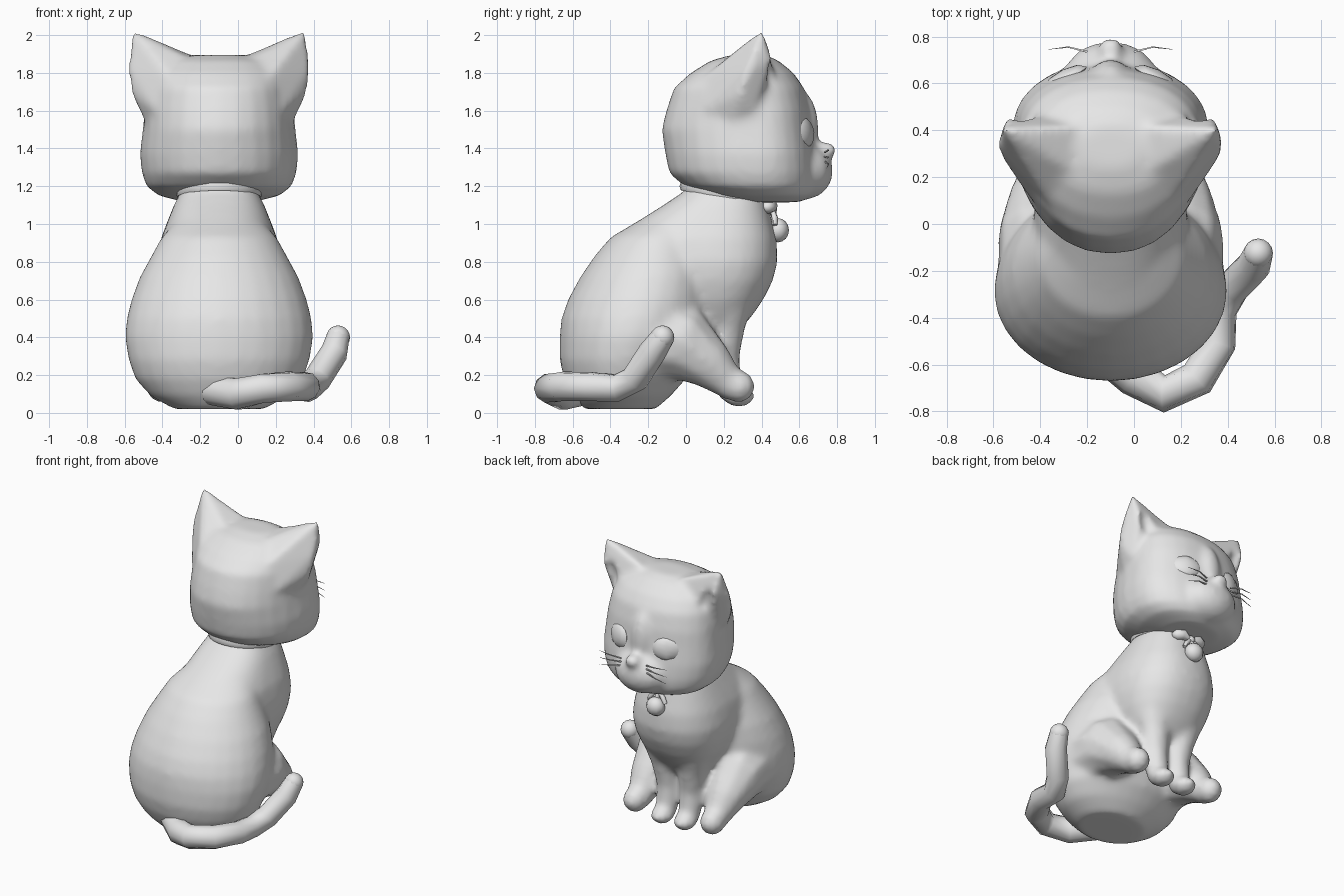
import bpy, bmesh
from math import sin, cos, pi, radians
from mathutils import Vector, Matrix, Euler

cube = bpy.data.objects.get("Cube")
if cube:
    bpy.data.objects.remove(cube, do_unlink=True)

CX = -0.1  # the body's plane of symmetry
grey = bpy.data.materials.new("plain grey")
grey.use_nodes = True
grey.diffuse_color = (0.8, 0.8, 0.8, 1)
grey.node_tree.nodes["Principled BSDF"].inputs["Base Color"].default_value = (0.8, 0.8, 0.8, 1)


def finish(name, bm, angle=60):
    """Turn a bmesh into a smooth-shaded object."""
    bmesh.ops.recalc_face_normals(bm, faces=bm.faces)
    bmesh.ops.translate(bm, verts=bm.verts, vec=(CX, 0, 0))
    mesh = bpy.data.meshes.new(name)
    bm.to_mesh(mesh)
    bm.free()
    mesh.materials.append(grey)
    ob = bpy.data.objects.new(name, mesh)
    bpy.context.collection.objects.link(ob)
    bpy.ops.object.select_all(action='DESELECT')
    ob.select_set(True)
    bpy.context.view_layer.objects.active = ob
    bpy.ops.object.shade_smooth_by_angle(angle=radians(angle))
    return ob


def loft(bm, rings):
    """Skin a list of point rings and cap both ends."""
    loops = [[bm.verts.new(p) for p in r] for r in rings]
    n = len(loops[0])
    for a, b in zip(loops, loops[1:]):
        for i in range(n):
            j = (i + 1) % n
            bm.faces.new((a[i], a[j], b[j], b[i]))
    bm.faces.new(loops[0][::-1])
    bm.faces.new(loops[-1])


def slab(z, back, front, half, mid=None, n=2.0, count=28):
    """Horizontal superellipse, widest at y = mid."""
    mid = (back + front) / 2 if mid is None else mid
    ring = []
    for i in range(count):
        c, s = cos(2 * pi * i / count), sin(2 * pi * i / count)
        x = half * abs(c) ** (2 / n) * (1 if c > 0 else -1)
        y = abs(s) ** (2 / n)
        ring.append((x, mid + y * (front - mid) if s > 0 else mid - y * (mid - back), z))
    return ring


def tube(bm, path, count=10, closed_tip=True):
    """Tapered limb through (x, y, z, radius) points."""
    pts = [Vector(p[:3]) for p in path]
    rings, side = [], None
    for i, p in enumerate(pts):
        t = (pts[min(i + 1, len(pts) - 1)] - pts[max(i - 1, 0)]).normalized()
        side = t.orthogonal() if side is None else side - t * side.dot(t)
        side.normalize()
        up = t.cross(side)
        rings.append([p + path[i][3] * (side * cos(2 * pi * k / count) + up * sin(2 * pi * k / count))
                      for k in range(count)])
    loft(bm, rings)
    if closed_tip:
        ball(bm, pts[-1], [path[-1][3]] * 3)


def ball(bm, centre, radii, rot=(0, 0, 0), u=16, v=10):
    m = Matrix.Translation(centre) @ Euler(rot).to_matrix().to_4x4() @ Matrix.Diagonal((*radii, 1))
    bmesh.ops.create_uvsphere(bm, u_segments=u, v_segments=v, radius=1, matrix=m)


def fuse(ob, voxel, smooth, cutter=None):
    """Merge overlapping volumes into one soft skin."""
    def remesh():
        m = ob.modifiers.new("fuse", 'REMESH')
        m.mode, m.voxel_size, m.use_smooth_shade = 'VOXEL', voxel, True
    remesh()
    if cutter:
        b = ob.modifiers.new("hollow", 'BOOLEAN')
        b.operation, b.object = 'DIFFERENCE', cutter
        remesh()
    s = ob.modifiers.new("soften", 'SMOOTH')
    s.factor, s.iterations = 0.5, smooth


# Body: rounded haunches, chest and four legs
bm = bmesh.new()
loft(bm, [slab(*r) for r in (
    (0.02, -0.54, -0.16, 0.24), (0.09, -0.6, -0.08, 0.365), (0.18, -0.645, 0.0, 0.445),
    (0.28, -0.67, 0.04, 0.48), (0.4, -0.67, 0.1, 0.5), (0.5, -0.66, 0.14, 0.49),
    (0.6, -0.625, 0.16, 0.465), (0.72, -0.56, 0.16, 0.42), (0.83, -0.485, 0.14, 0.36),
    (0.93, -0.4, 0.12, 0.305), (1.0, -0.28, 0.1, 0.24))])
loft(bm, [slab(*r, n=2.35) for r in (
    (0.42, -0.05, 0.27, 0.19, 0.12), (0.52, -0.2, 0.355, 0.25, 0.13), (0.6, -0.25, 0.41, 0.29, 0.13),
    (0.7, -0.3, 0.46, 0.32, 0.13), (0.8, -0.38, 0.485, 0.33, 0.13), (0.92, -0.385, 0.48, 0.31, 0.13),
    (1.0, -0.28, 0.46, 0.28, 0.15), (1.1, -0.12, 0.435, 0.24, 0.18), (1.18, 0.0, 0.41, 0.2, 0.2),
    (1.25, 0.02, 0.4, 0.18, 0.2))])
for s in (-1, 1):
    tube(bm, [(s * 0.12, 0.2, 0.8, 0.1), (s * 0.135, 0.23, 0.6, 0.13), (s * 0.105, 0.21, 0.45, 0.105),
              (s * 0.09, 0.2, 0.28, 0.085), (s * 0.09, 0.23, 0.13, 0.075)])
    ball(bm, (s * 0.09, 0.28, 0.09), (0.08, 0.088, 0.06))
    tube(bm, [(s * 0.25, -0.2, 0.39, 0.24), (s * 0.285, 0.0, 0.36, 0.2), (s * 0.3, 0.13, 0.25, 0.135),
              (s * 0.3, 0.23, 0.155, 0.088)])
    ball(bm, (s * 0.305, 0.28, 0.14), (0.085, 0.087, 0.088))
fuse(finish("body", bm), 0.02, 14)

# Tail curling round the left side and up
bm = bmesh.new()
tail = [(-0.14, -0.54, 0.12, 0.08), (0, -0.65, 0.1, 0.086), (0.13, -0.725, 0.13, 0.08),
        (0.27, -0.66, 0.14, 0.08), (0.36, -0.51, 0.14, 0.077), (0.365, -0.37, 0.13, 0.075),
        (0.42, -0.27, 0.18, 0.075), (0.51, -0.18, 0.32, 0.074), (0.53, -0.125, 0.4, 0.063)]
tube(bm, [(x - CX, y, z, r) for x, y, z, r in tail])
finish("tail", bm)

# Head with nose bridge, muzzle and pointed ears
bm = bmesh.new()
loft(bm, [slab(*r, n=2.15) for r in (
    (1.115, 0.32, 0.6, 0.18, 0.44), (1.15, 0.13, 0.665, 0.32, 0.42), (1.2, -0.01, 0.69, 0.385, 0.4),
    (1.27, -0.09, 0.695, 0.41, 0.4), (1.37, -0.11, 0.685, 0.42, 0.4), (1.5, -0.13, 0.665, 0.405, 0.4),
    (1.6, -0.105, 0.655, 0.395, 0.39), (1.72, -0.065, 0.625, 0.375, 0.37), (1.8, 0.025, 0.57, 0.34, 0.34),
    (1.865, 0.13, 0.49, 0.26, 0.32), (1.895, 0.24, 0.42, 0.13, 0.32))])
ball(bm, (0, 0.63, 1.28), (0.2, 0.15, 0.15))
ball(bm, (0, 0.59, 1.5), (0.1, 0.115, 0.22))
ball(bm, (0, 0.74, 1.39), (0.055, 0.06, 0.045))
for s in (-1, 1):
    corners = [(0.46, 0.405, 2.03), (0.485, 0.33, 1.82), (0.465, 0.29, 1.69), (0.395, 0.25, 1.55),
               (0.11, 0.42, 1.88), (0.12, 0.2, 1.86), (0.44, 0.46, 1.87), (0.3, 0.47, 1.79),
               (0.4, 0.36, 1.58), (0.34, 0.1, 1.6), (0.25, 0.07, 1.76), (0.395, 0.2, 1.7)]
    verts = [bm.verts.new((s * x, y, z)) for x, y, z in corners]
    hull = bmesh.ops.convex_hull(bm, input=verts)
    bmesh.ops.delete(bm, geom=[v for v in hull["geom_interior"] if isinstance(v, bmesh.types.BMVert)],
                     context='VERTS')
head_mesh = bm
bm = bmesh.new()
for s in (-1, 1):
    ball(bm, (s * 0.385, 0.485, 1.84), (0.055, 0.06, 0.12), (-0.3, s * 0.3, 0))
hollow = finish("ear_hollow_cutter", bm)
hollow.hide_render = True
hollow.hide_set(True)
fuse(finish("head", head_mesh), 0.016, 14, hollow)

# Eyes
for side, s in (("left", 1), ("right", -1)):
    bm = bmesh.new()
    ball(bm, (s * 0.19, 0.628, 1.483), (0.098, 0.033, 0.08), (0.12, 0, -s * 0.45), 8, 8)
    finish(side + "_eye", bm)

# Whiskers
bm = bmesh.new()
for s in (-1, 1):
    for k in (-1, 0, 1):
        z = 1.355 + 0.025 * k
        tube(bm, [(s * 0.1, 0.735, z, 0.006), (s * 0.18, 0.755, z + 0.012 * k, 0.004),
                  (s * 0.265, 0.745, z + 0.025 * k - 0.01, 0.001)], 4, False)
finish("whiskers", bm)

# Collar
bm = bmesh.new()
rings = []
for i in range(28):
    a = 2 * pi * i / 28
    out = Vector((cos(a), sin(a), 0))
    c = Vector((0.215 * cos(a), 0.205 + 0.225 * sin(a), 1.165 - 0.035 * sin(a)))
    rings.append([bm.verts.new(c + out * 0.014 * cos(b) + Vector((0, 0, 0.026 * sin(b))))
                  for b in (k * pi / 3 for k in range(6))])
for i in range(28):
    a, b = rings[i], rings[(i + 1) % 28]
    for k in range(6):
        bm.faces.new((a[k], a[(k + 1) % 6], b[(k + 1) % 6], b[k]))
finish("collar", bm)

# Bow: two loops, two ribbon ends and a knot
bm = bmesh.new()
ball(bm, (0, 0.455, 1.075), (0.03, 0.027, 0.03), u=8, v=6)
for s in (-1, 1):
    tube(bm, [(s * 0.01, 0.455, 1.075, 0.014), (s * 0.06, 0.45, 1.095, 0.037),
              (s * 0.1, 0.43, 1.09, 0.037), (s * 0.125, 0.42, 1.085, 0.015)], 8, False)
    tube(bm, [(s * 0.01, 0.46, 1.07, 0.012), (s * 0.045, 0.47, 1.035, 0.016),
              (s * 0.065, 0.47, 0.995, 0.014)], 6, False)
finish("bow", bm)

# Bell
bm = bmesh.new()
ball(bm, (0, 0.487, 0.967), (0.066, 0.058, 0.064), u=10, v=8)
tube(bm, [(0, 0.475, 1.0, 0.02), (0, 0.46, 1.06, 0.014)], 6, False)
finish("bell", bm)
